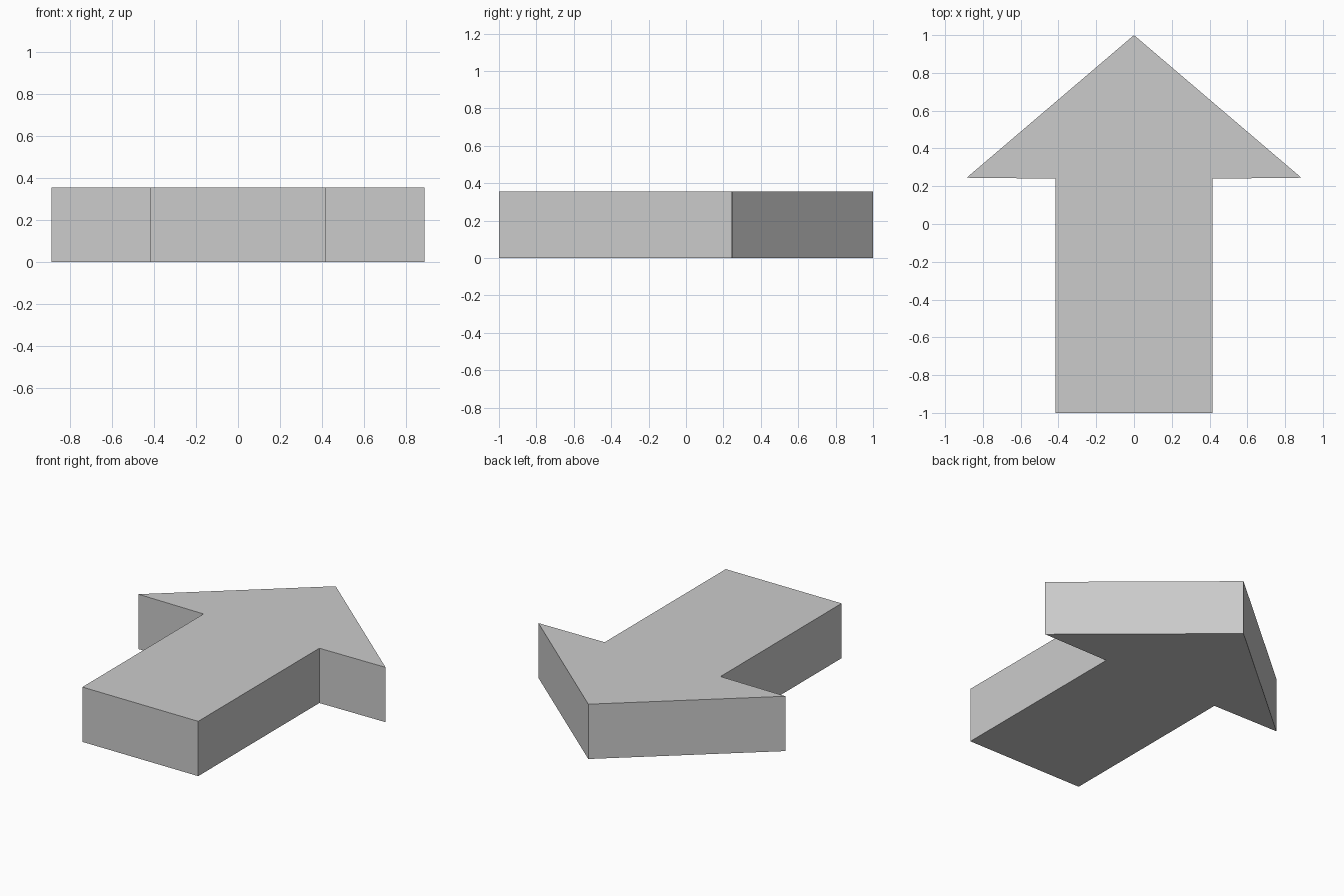
import bpy, bmesh

if "Cube" in bpy.data.objects:
    bpy.data.objects.remove(bpy.data.objects["Cube"])

HEIGHT = 0.355

# Right half of the arrow outline, from tail to wing; the left half is mirrored
half = [(0.415, -1.0), (0.415, 0.24), (0.886, 0.245)]
outline = half + [(0.0, 1.0)] + [(-x, y) for x, y in reversed(half)]

# Arrow slab: fill the outline and extrude it upward
bm = bmesh.new()
base = bm.faces.new([bm.verts.new((x, y, 0)) for x, y in outline])
result = bmesh.ops.extrude_face_region(bm, geom=[base], use_keep_orig=True)
top = [v for v in result["geom"] if isinstance(v, bmesh.types.BMVert)]
bmesh.ops.translate(bm, verts=top, vec=(0, 0, HEIGHT))
bmesh.ops.recalc_face_normals(bm, faces=bm.faces)

mesh = bpy.data.meshes.new("arrow")
bm.to_mesh(mesh)
bm.free()
bpy.context.collection.objects.link(bpy.data.objects.new("arrow", mesh))
